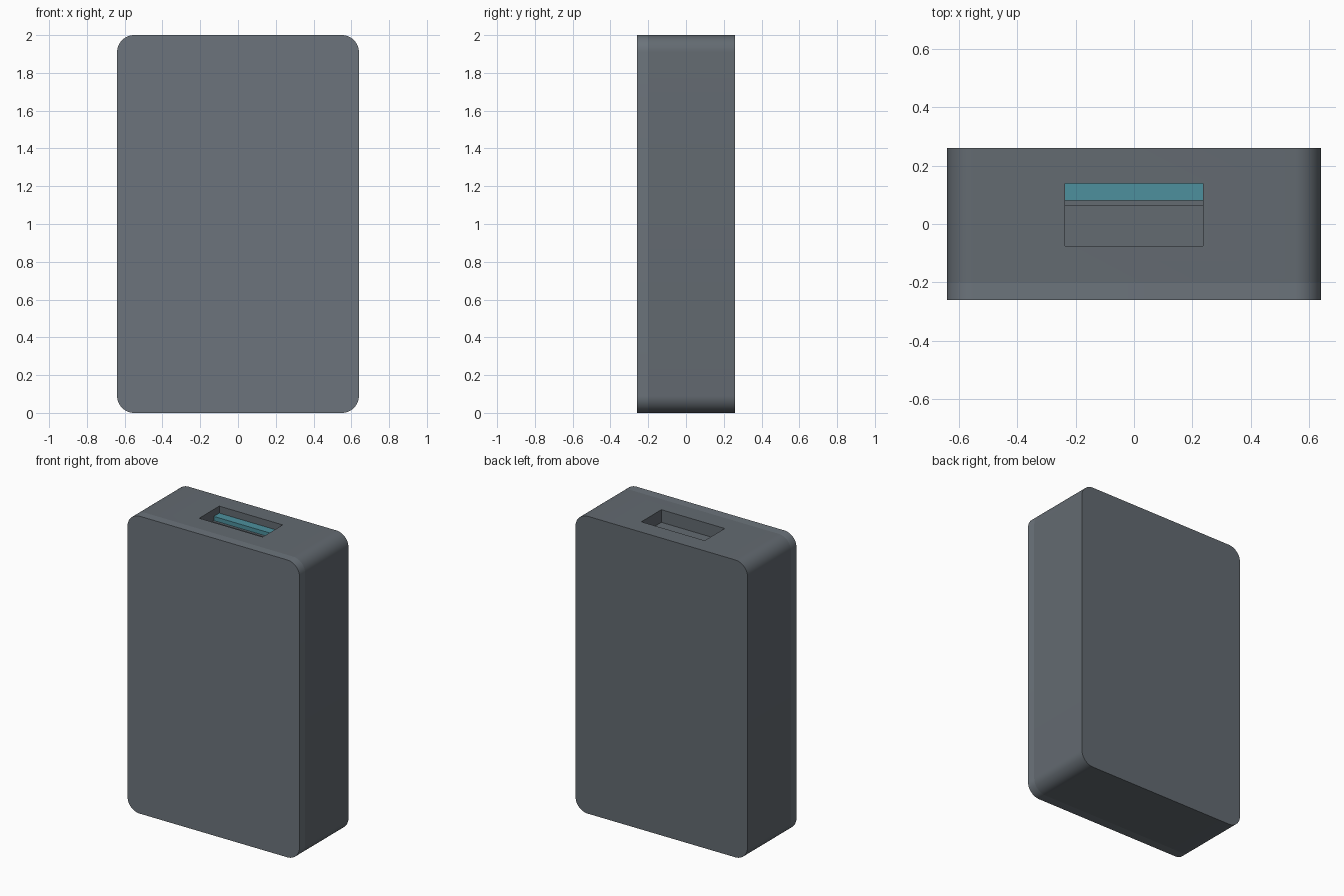
import bpy, bmesh, math

if "Cube" in bpy.data.objects:
    bpy.data.objects.remove(bpy.data.objects["Cube"])

W, H, R = 1.28, 2.0, 0.09
PORT_W = 0.236


def material(name, color):
    m = bpy.data.materials.new(name)
    m.diffuse_color = color
    m.use_nodes = True
    m.node_tree.nodes["Principled BSDF"].inputs["Base Color"].default_value = m.diffuse_color
    return m


def extrude_profile(name, points, offset, mat):
    """Closed profile extruded by an offset vector into a solid."""
    bm = bmesh.new()
    f = bm.faces.new([bm.verts.new(p) for p in points])
    ext = bmesh.ops.extrude_face_region(bm, geom=[f])
    bmesh.ops.translate(bm, vec=offset,
                        verts=[v for v in ext["geom"] if isinstance(v, bmesh.types.BMVert)])
    # extrude_face_region drops the source face, so close it again
    open_edges = [e for e in bm.edges if e.is_boundary]
    if open_edges:
        bmesh.ops.holes_fill(bm, edges=open_edges)
    bmesh.ops.recalc_face_normals(bm, faces=bm.faces[:])
    me = bpy.data.meshes.new(name)
    bm.to_mesh(me)
    bm.free()
    ob = bpy.data.objects.new(name, me)
    bpy.context.collection.objects.link(ob)
    me.materials.append(mat)
    return ob


def slab(name, y0, y1, mat):
    """Rounded rectangle in the XZ plane, extruded along y."""
    ring = []
    for q, (sx, sz) in enumerate([(1, 1), (-1, 1), (-1, -1), (1, -1)]):
        for i in range(13):
            a = math.radians(q * 90 + i * 7.5)
            ring.append((sx * (W / 2 - R) + R * math.cos(a), y0,
                         H / 2 + sz * (H / 2 - R) + R * math.sin(a)))
    ob = extrude_profile(name, ring, (0, y1 - y0, 0), mat)
    return ob


def block(name, y0, y1, z0, z1, mat):
    """Box spanning the width of the port."""
    x = -PORT_W
    return extrude_profile(name, [(x, y0, z0), (x, y1, z0), (x, y1, z1), (x, y0, z1)],
                           (2 * PORT_W, 0, 0), mat)


def smooth(ob):
    bpy.ops.object.select_all(action='DESELECT')
    bpy.context.view_layer.objects.active = ob
    ob.select_set(True)
    bpy.ops.object.shade_smooth_by_angle(angle=math.radians(30))


grey = material("shell_grey", (0.125, 0.145, 0.165, 1))
light = material("panel_grey", (0.15, 0.175, 0.20, 1))
teal = material("port_teal", (0.075, 0.28, 0.34, 1))

# Shell and thin front panel
body = slab("body", -0.20, 0.26, grey)
panel = slab("front_panel", -0.26, -0.20, light)

# Port recess cut into the top
cutter = block("port_cutter", -0.075, 0.138, 1.915, 2.1, grey)
cutter.hide_render = True
cutter.hide_viewport = True
cut = body.modifiers.new("port", 'BOOLEAN')
cut.operation = 'DIFFERENCE'
cut.solver = 'EXACT'
cut.object = cutter
smooth(body)
smooth(panel)

# Port tongue with a low step in front of it
block("port_tongue", 0.08, 0.138, 1.90, 1.953, teal)
block("port_step", 0.063, 0.08, 1.90, 1.925, grey)
